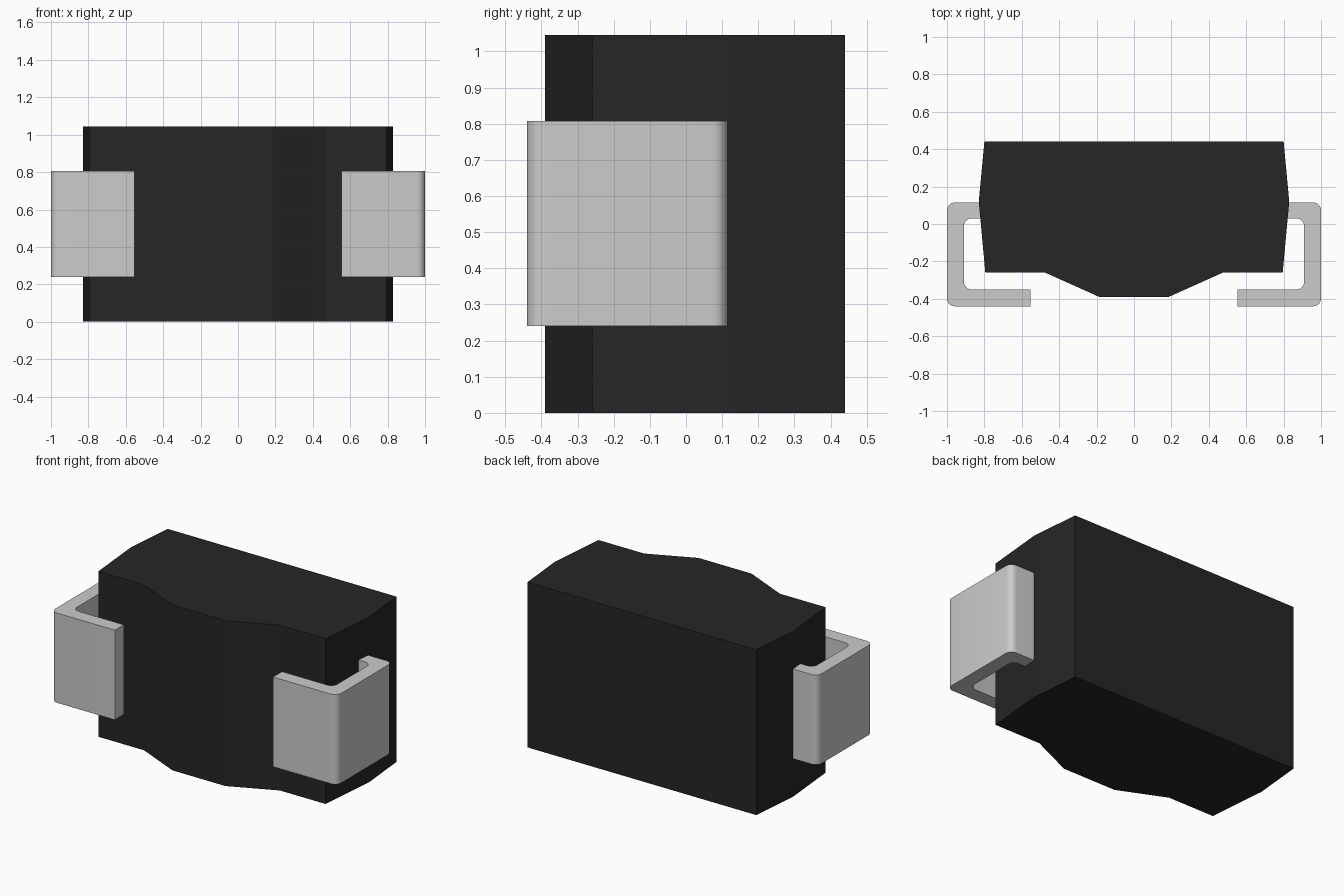
import bpy, bmesh, math
from mathutils import Vector

if "Cube" in bpy.data.objects:
    bpy.data.objects.remove(bpy.data.objects["Cube"])


def extrude_profile(name, points, z0, z1):
    """Extrude a closed XY outline from z0 to z1."""
    bm = bmesh.new()
    face = bm.faces.new([bm.verts.new((x, y, z0)) for x, y in points])
    ext = bmesh.ops.extrude_face_region(bm, geom=[face], use_keep_orig=True)
    verts = [v for v in ext["geom"] if isinstance(v, bmesh.types.BMVert)]
    bmesh.ops.translate(bm, verts=verts, vec=(0, 0, z1 - z0))
    bmesh.ops.recalc_face_normals(bm, faces=bm.faces)
    mesh = bpy.data.meshes.new(name)
    bm.to_mesh(mesh)
    bm.free()
    obj = bpy.data.objects.new(name, mesh)
    bpy.context.collection.objects.link(obj)
    return obj


def round_corners(corners, steps=6):
    """Outline from (x, y, radius) right-angle corners, rounded where radius > 0."""
    out = []
    n = len(corners)
    for i, (x, y, r) in enumerate(corners):
        p = Vector((x, y))
        if r == 0:
            out.append((x, y))
            continue
        a = (Vector(corners[i - 1][:2]) - p).normalized() * r
        b = (Vector(corners[(i + 1) % n][:2]) - p).normalized() * r
        for k in range(steps + 1):
            t = k / steps * math.pi / 2
            out.append(tuple(p + a * (1 - math.sin(t)) + b * (1 - math.cos(t))))
    return out


# Moulded body: symmetric outline with bulged ends and a raised belly
half = [(0.80, 0.44), (0.83, 0.12), (0.795, -0.26), (0.475, -0.26), (0.185, -0.39)]
outline = half + [(-x, y) for x, y in reversed(half)]
body = extrude_profile("body", outline, 0, 1.045)
black = bpy.data.materials.new("black_plastic")
black.diffuse_color = (0.019, 0.019, 0.019, 1)
black.use_nodes = True
black.node_tree.nodes["Principled BSDF"].inputs["Base Color"].default_value = black.diffuse_color
body.data.materials.append(black)

# C-shaped folded metal terminals, one at each end
R = 0.042
lead = [(0.79, 0.115, 0), (1.0, 0.115, R), (1.0, -0.44, R), (0.553, -0.44, 0),
        (0.553, -0.35, 0), (0.91, -0.35, R), (0.91, 0.03, R), (0.79, 0.03, 0)]
for name, side in (("right_terminal", 1), ("left_terminal", -1)):
    points = round_corners([(side * x, y, r) for x, y, r in lead])
    terminal = extrude_profile(name, points, 0.24, 0.807)
    bpy.ops.object.select_all(action='DESELECT')
    terminal.select_set(True)
    bpy.context.view_layer.objects.active = terminal
    bpy.ops.object.shade_smooth_by_angle(angle=math.radians(30))
